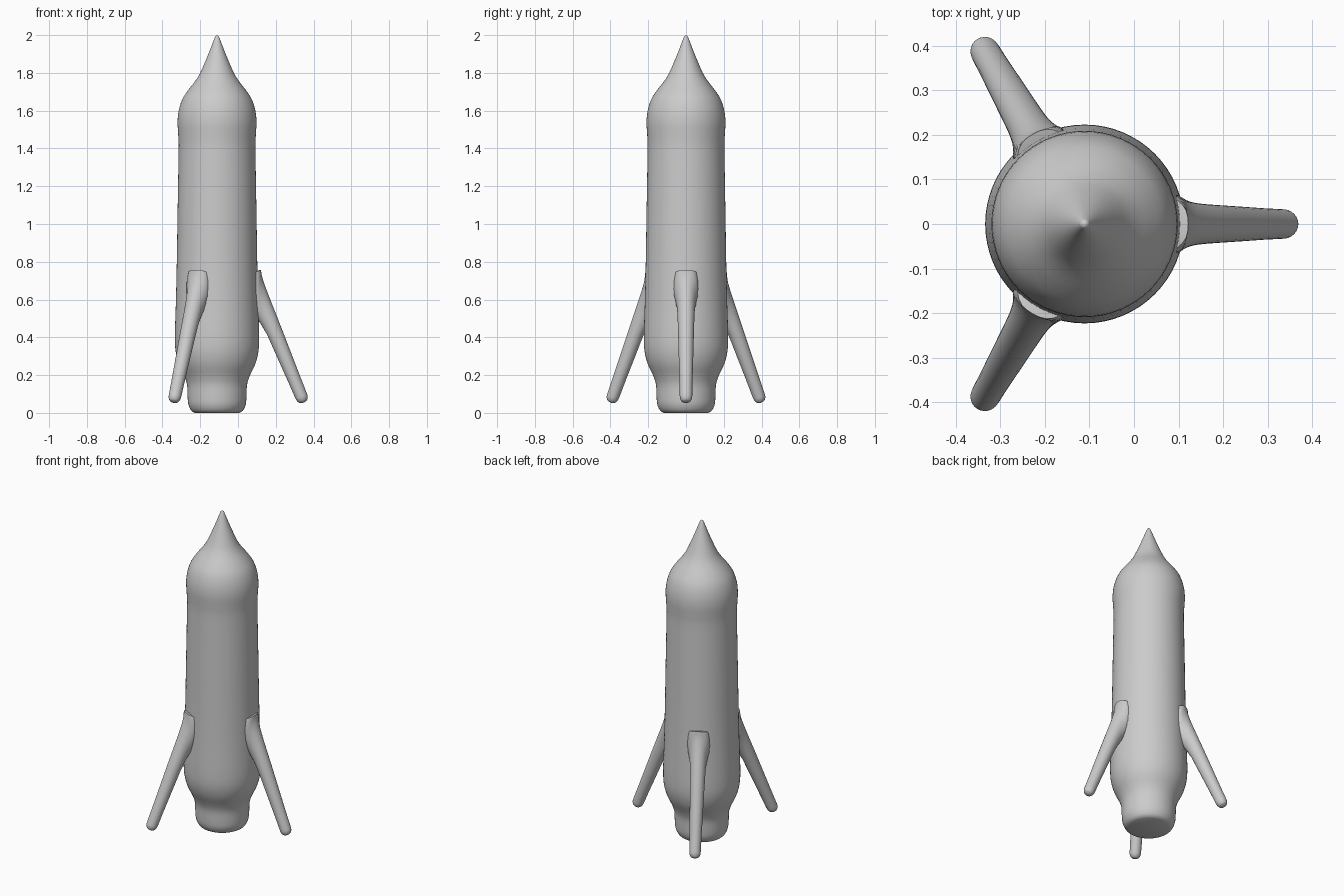
import bpy, bmesh, math
from mathutils import Vector, Matrix

if "Cube" in bpy.data.objects:
    bpy.data.objects.remove(bpy.data.objects["Cube"])

AXIS_X = -0.111

# hull profile: (radius, height)
HULL = [(0.118, 0.0), (0.137, 0.012), (0.152, 0.045), (0.156, 0.09), (0.159, 0.15),
        (0.175, 0.20), (0.203, 0.26), (0.220, 0.33), (0.223, 0.42), (0.218, 0.58),
        (0.213, 0.80), (0.209, 1.05), (0.205, 1.28), (0.203, 1.42), (0.206, 1.48),
        (0.209, 1.54), (0.203, 1.60), (0.184, 1.66), (0.152, 1.71), (0.117, 1.755),
        (0.089, 1.80), (0.046, 1.90), (0.017, 1.975), (0.009, 1.994)]

# landing leg profile: (radius, distance from foot centre)
LEG = [(0.012, -0.034), (0.023, -0.028), (0.030, -0.016), (0.033, 0.0),
       (0.035, 0.10), (0.039, 0.25), (0.043, 0.42), (0.045, 0.60), (0.043, 0.70)]


def smooth_profile(pts, n):
    """Catmull-Rom interpolation of (r, h) points."""
    p = [Vector(q) for q in pts]
    out = []
    for i in range(len(p) - 1):
        b, c = p[i], p[i + 1]
        a = p[i - 1] if i else b
        d = p[i + 2] if i + 2 < len(p) else c
        m1 = (c - a) * 0.5
        m2 = (d - b) * 0.5
        # limit tangents where the spacing is uneven
        span = (c - b).length
        for m in (m1, m2):
            if m.length > 1.3 * span:
                m *= 1.3 * span / m.length
        for k in range(n):
            t = k / n
            out.append(b * (2*t**3 - 3*t**2 + 1) + m1 * (t**3 - 2*t**2 + t)
                       + c * (3*t**2 - 2*t**3) + m2 * (t**3 - t**2))
    return out + [p[-1]]


def lathe(name, profile, sides, bottom, top):
    """Revolve a profile around z; pole ends are placed at heights bottom and top."""
    bm = bmesh.new()
    rings = [[bm.verts.new((r * math.cos(2 * math.pi * k / sides),
                            r * math.sin(2 * math.pi * k / sides), h))
              for k in range(sides)] for r, h in profile]
    for a, b in zip(rings, rings[1:]):
        for k in range(sides):
            j = (k + 1) % sides
            bm.faces.new((a[k], a[j], b[j], b[k]))
    lo, hi = bm.verts.new((0, 0, bottom)), bm.verts.new((0, 0, top))
    for k in range(sides):
        j = (k + 1) % sides
        bm.faces.new((lo, rings[0][j], rings[0][k]))
        bm.faces.new((hi, rings[-1][k], rings[-1][j]))
    mesh = bpy.data.meshes.new(name)
    bm.to_mesh(mesh)
    bm.free()
    ob = bpy.data.objects.new(name, mesh)
    bpy.context.collection.objects.link(ob)
    return ob


def shade(ob):
    bpy.ops.object.select_all(action='DESELECT')
    ob.select_set(True)
    bpy.context.view_layer.objects.active = ob
    bpy.ops.object.shade_smooth_by_angle(angle=math.radians(40))


def hull_radius(z):
    for (r0, z0), (r1, z1) in zip(HULL, HULL[1:]):
        if z0 <= z <= z1:
            return r0 + (r1 - r0) * (z - z0) / (z1 - z0)
    return 0.12


# hull with nose cone and engine skirt
hull = lathe("hull", smooth_profile(HULL, 3), 64, 0.0, 2.0)
hull.location.x = AXIS_X
shade(hull)

# three splayed legs, flared where they blend into the hull
foot, head = Vector((0.446, 0, 0.088)), Vector((0.233, 0, 0.60))
direction = (head - foot).normalized()
tilt = Matrix.Translation(foot) @ Vector((0, 0, 1)).rotation_difference(direction).to_matrix().to_4x4()
for i in range(3):
    leg = lathe(f"landing_leg_{i + 1}", smooth_profile(LEG, 8), 24, -0.036, 0.71)
    leg.data.transform(tilt)
    for v in leg.data.vertices:
        gap = max(0.0, math.hypot(v.co.x, v.co.y) - hull_radius(v.co.z))
        if v.co.z > 0.42:
            out = v.co - foot
            out -= direction * out.dot(direction)
            if out.length > 1e-4:
                v.co += out.normalized() * 0.02 * math.exp(-gap / 0.018)
    leg.data.transform(Matrix.Rotation(i * 2 * math.pi / 3, 4, 'Z'))
    leg.location.x = AXIS_X
    shade(leg)
